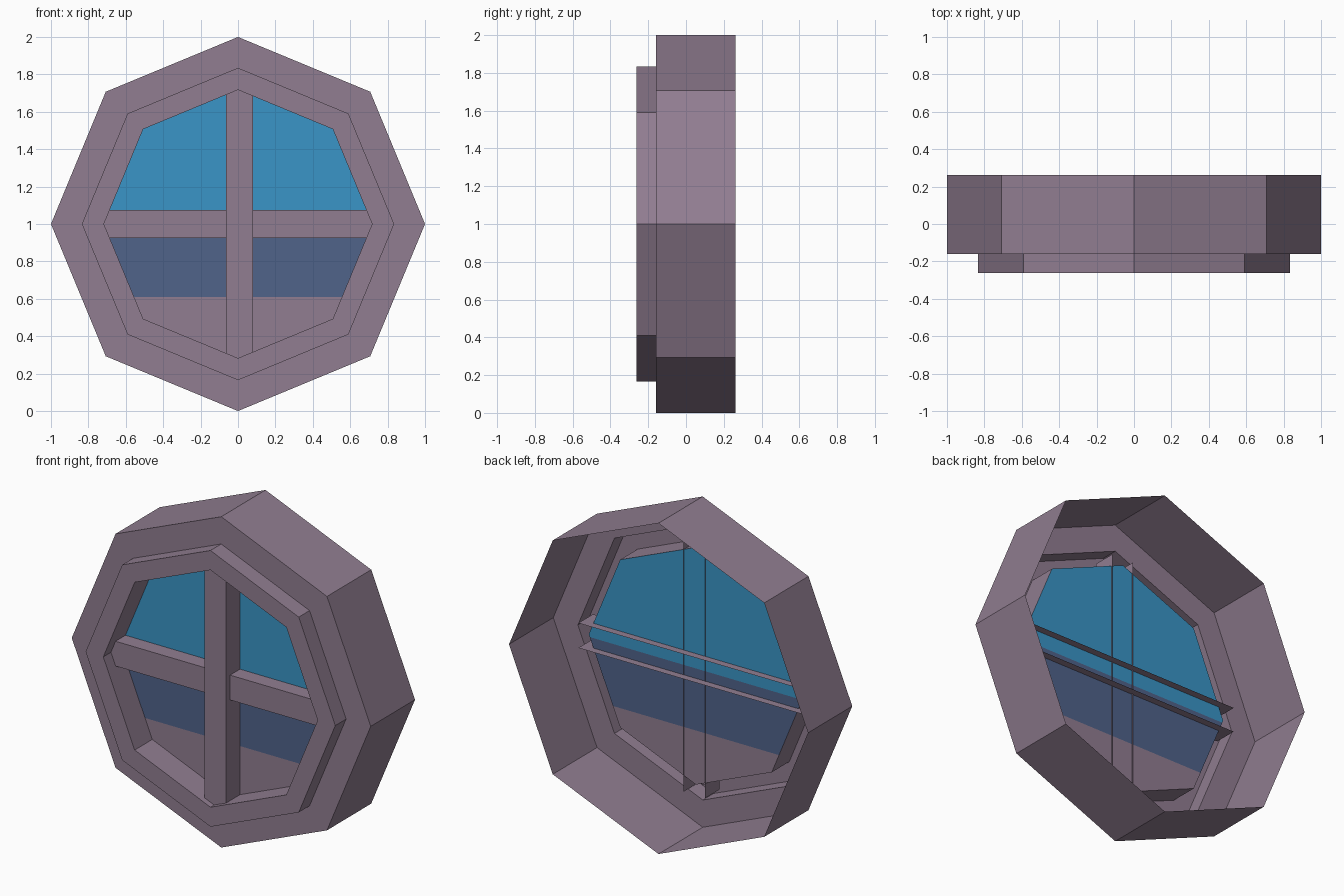
import bpy, bmesh, math

if "Cube" in bpy.data.objects:
    bpy.data.objects.remove(bpy.data.objects["Cube"])

def mat(name, rgb):
    m = bpy.data.materials.new(name)
    m.diffuse_color = (*rgb, 1)
    m.use_nodes = True
    m.node_tree.nodes["Principled BSDF"].inputs["Base Color"].default_value = m.diffuse_color
    return m

FRAME = mat("dusty_mauve", (0.283, 0.207, 0.283))
LIGHT = mat("light_blue_glass", (0.042, 0.301, 0.571))
DARK = mat("dark_blue_glass", (0.080, 0.125, 0.255))

def add(name, bm, mats):
    me = bpy.data.meshes.new(name)
    bm.to_mesh(me)
    bm.free()
    for m in mats:
        me.materials.append(m)
    ob = bpy.data.objects.new(name, me)
    bpy.context.collection.objects.link(ob)
    return ob

def octagon(bm, r, y):
    return [bm.verts.new((r * math.cos(i * math.pi / 4), y, 1 + r * math.sin(i * math.pi / 4)))
            for i in range(8)]

# Stepped octagonal frame: a thin shell, open at the back
bm = bmesh.new()
profile = [(1, .263), (1, -.16), (.835, -.16), (.835, -.263), (.717, -.263), (.717, -.095)]
rings = [octagon(bm, r, y) for r, y in profile]
for a, b in zip(rings, rings[1:]):
    for i in range(8):
        k = (i + 1) % 8
        bm.faces.new((a[i], a[k], b[k], b[i]))
add("window_frame", bm, [FRAME])

# Pane: sky above, dark band in the middle, frame colour at the bottom
bm = bmesh.new()
bm.faces.new(octagon(bm, .717, -.095))
for z in (.985, .61):
    bmesh.ops.bisect_plane(bm, geom=bm.verts[:] + bm.edges[:] + bm.faces[:],
                           plane_co=(0, 0, z), plane_no=(0, 0, 1))
for f in bm.faces:
    z = f.calc_center_median().z
    f.material_index = 0 if z > .985 else 1 if z > .61 else 2
add("window_pane", bm, [LIGHT, DARK, FRAME])

# Crossbars: open channels with a front and two sides
def bar(name, section, ends, place):
    bm = bmesh.new()
    lo, hi = [[bm.verts.new(place(u, y, e)) for u, y in section] for e in ends]
    for i in range(3):
        bm.faces.new((lo[i], lo[i + 1], hi[i + 1], hi[i]))
    add(name, bm, [FRAME])

bar("vertical_bar", [(-.065, -.088), (-.065, -.228), (.08, -.228), (.08, -.088)],
    (.22, 1.755), lambda u, y, e: (u, y, e))
bar("horizontal_bar", [(1.075, -.05), (1.075, -.19), (.925, -.19), (.925, -.05)],
    (-.755, .755), lambda u, y, e: (e, y, u))
